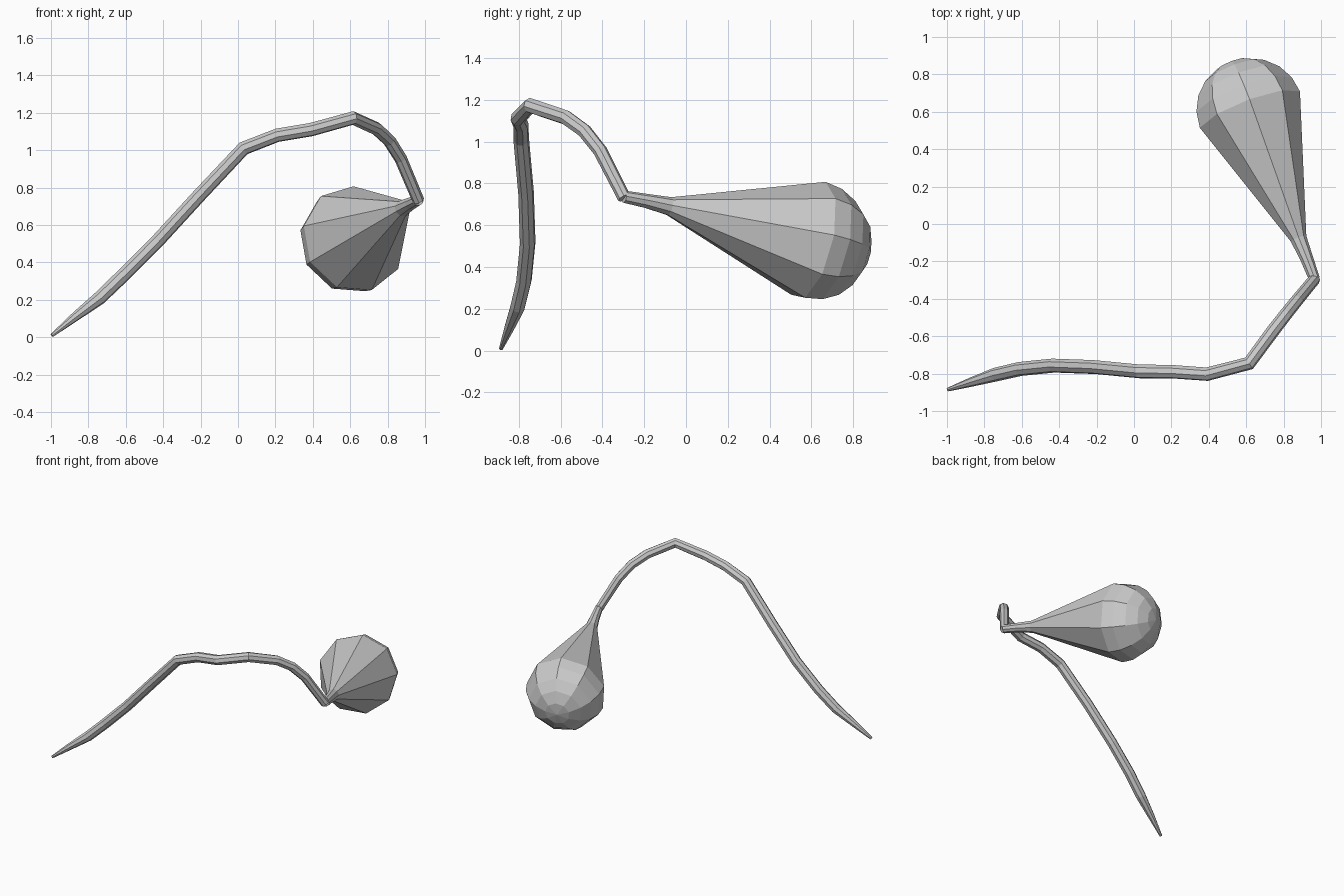
import bpy, bmesh, math
from mathutils import Vector

if "Cube" in bpy.data.objects:
    bpy.data.objects.remove(bpy.data.objects["Cube"])


def loft(name, path, sides, up):
    """Flat-faced tube through (x, y, z, radius) stations, carrying its frame along."""
    pts = [Vector(p[:3]) for p in path]
    bm = bmesh.new()
    rings = []
    u = Vector(up)
    for i, p in enumerate(pts):
        a = (p - pts[i - 1]).normalized() if i > 0 else Vector()
        b = (pts[i + 1] - p).normalized() if i < len(pts) - 1 else Vector()
        t = (a + b).normalized()
        u = (u - t * u.dot(t)).normalized()
        v = t.cross(u)
        ring = []
        for k in range(sides):
            ang = 2 * math.pi * k / sides
            ring.append(bm.verts.new(p + (u * math.cos(ang) + v * math.sin(ang)) * path[i][3]))
        rings.append(ring)
    for r, s in zip(rings, rings[1:]):
        for k in range(sides):
            n = (k + 1) % sides
            bm.faces.new((r[k], r[n], s[n], s[k]))
    bm.faces.new(rings[0][::-1])
    bm.faces.new(rings[-1])
    bmesh.ops.recalc_face_normals(bm, faces=bm.faces)
    me = bpy.data.meshes.new(name)
    bm.to_mesh(me)
    bm.free()
    ob = bpy.data.objects.new(name, me)
    bpy.context.collection.objects.link(ob)
    return ob


# Curved stem, tapering to a point at the lower end
loft("stem", [
    (-0.995, -0.885, 0.01, 0.010),
    (-0.87, -0.845, 0.11, 0.025),
    (-0.74, -0.805, 0.21, 0.037),
    (-0.61, -0.775, 0.335, 0.038),
    (-0.43, -0.757, 0.515, 0.038),
    (-0.21, -0.765, 0.755, 0.038),
    (0.03, -0.788, 1.01, 0.038),
    (0.21, -0.79, 1.08, 0.037),
    (0.39, -0.803, 1.11, 0.037),
    (0.615, -0.745, 1.172, 0.037),
    (0.74, -0.575, 1.115, 0.036),
    (0.81, -0.485, 1.05, 0.035),
    (0.87, -0.41, 0.955, 0.034),
    (0.965, -0.295, 0.73, 0.032),
], 8, (0, 0, 1))

# Drop-shaped bulb: thin neck, straight cone, domed end
neck = Vector((0.88, -0.08, 0.69))
centre = Vector((0.62, 0.60, 0.525))
axis = (centre - neck).normalized()
R = 0.29
bulb = [(0.965, -0.295, 0.735, 0.03), (0.925, -0.19, 0.715, 0.035), (*neck, 0.045)]
for i in range(6):
    ang = math.radians(18 * i)
    bulb.append((*(centre + axis * R * math.sin(ang)), max(R * math.cos(ang), 0.002)))
loft("bulb", bulb, 9, (0.08, 0, 1))
